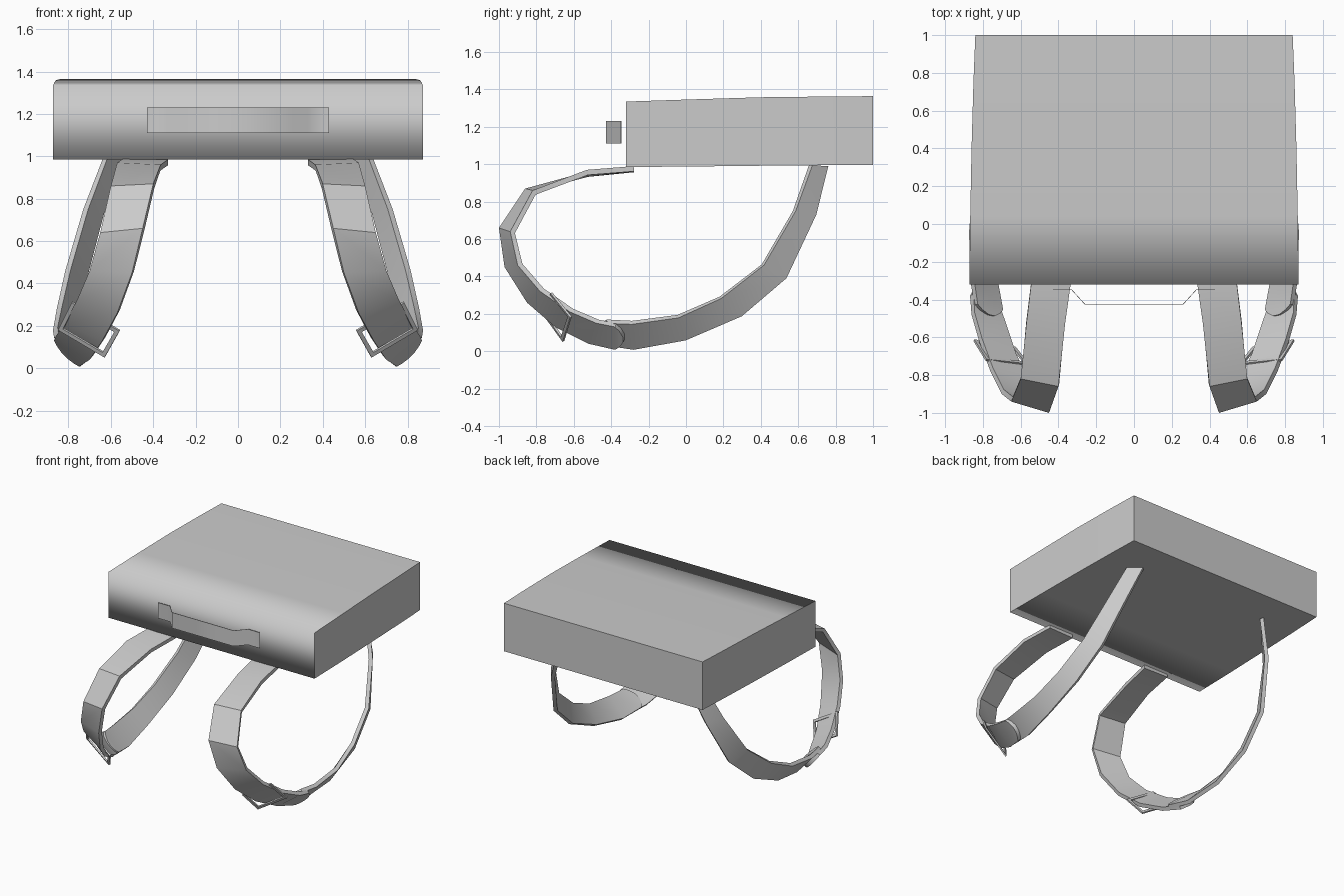
import bpy, bmesh
from mathutils import Vector as V

if "Cube" in bpy.data.objects:
    bpy.data.objects.remove(bpy.data.objects["Cube"])


def finish(name, verts, faces, angle=0.6, mirror=False):
    me = bpy.data.meshes.new(name)
    bm = bmesh.new()
    vs = [bm.verts.new(v) for v in verts]
    for f in faces:
        bm.faces.new([vs[i] for i in f])
    bmesh.ops.recalc_face_normals(bm, faces=bm.faces)
    for f in bm.faces:
        f.smooth = True
    for e in bm.edges:
        if len(e.link_faces) == 2:
            e.smooth = e.calc_face_angle() < angle
    bm.to_mesh(me)
    bm.free()
    ob = bpy.data.objects.new(name, me)
    bpy.context.collection.objects.link(ob)
    if mirror:
        m = ob.modifiers.new("mirror", 'MIRROR')
        m.use_mirror_merge = False
    return ob


def loft(sections):
    """Faces joining closed four-point sections, capped at both ends."""
    n = len(sections)
    faces = [(0, 1, 2, 3), tuple(4 * n - 4 + k for k in range(4))]
    for i in range(n - 1):
        for k in range(4):
            j = (k + 1) % 4
            faces.append((4*i + k, 4*i + j, 4*i + 4 + j, 4*i + 4 + k))
    return [p for s in sections for p in s], faces


def strap(name, pairs, thick=0.028, offset=0.0):
    """Ribbon through pairs of edge points, thickened toward the loop centre."""
    pairs = [(V(a), V(b)) for a, b in pairs]
    # rounded free end
    (a0, b0), (a1, b1) = pairs[-2:]
    d = ((a1 + b1) - (a0 + b0)).normalized()
    for push, pinch in ((0.025, 0.15), (0.045, 0.38)):
        pairs.append((a1.lerp(b1, pinch) + d * push, b1.lerp(a1, pinch) + d * push))
    centre = V((0.55, -0.1, 0.65))
    secs = []
    for i, (a, b) in enumerate(pairs):
        p, q = pairs[max(i - 1, 0)], pairs[min(i + 1, len(pairs) - 1)]
        n = (b - a).cross((q[0] + q[1]) - (p[0] + p[1])).normalized()
        if n.dot(centre - (a + b) / 2) < 0:
            n = -n
        a, b = a + n * offset, b + n * offset
        secs.append((a, b, b + n * thick, a + n * thick))
    return finish(name, *loft(secs), mirror=True)


# case: slightly tapered slab, front edges shaded softly
case = finish("case", *loft([
    [(-w, y, lo), (w, y, lo), (w, y, hi), (-w, y, hi)]
    for y, w, lo, hi in ((-0.32, 0.872, 0.985, 1.335), (0.04, 0.867, 0.988, 1.347),
                         (0.4, 0.86, 0.992, 1.358), (0.75, 0.85, 0.995, 1.362),
                         (1.0, 0.84, 0.997, 1.364))]))
for e in case.data.edges:
    p, q = (case.data.vertices[i].co for i in e.vertices)
    if abs(p.y + 0.32) < 0.001 and abs(p.z - q.z) < 0.001 and abs(p.x - q.x) > 1:
        e.use_edge_sharp = False

# handle: thin bent band in front of the case
hp = [(-0.43, -0.35), (-0.33, -0.35), (-0.26, -0.427), (0.26, -0.427), (0.33, -0.35), (0.43, -0.35)]
finish("handle", *loft([[(x, y, 1.11), (x, y, 1.23), (x, y + 0.004, 1.23), (x, y + 0.004, 1.11)]
                        for x, y in hp]), angle=0.9)

# front straps, from the case front down and under
strap("front_strap", [
    ((0.33, -0.28, 0.985), (0.54, -0.28, 0.99)),
    ((0.365, -0.53, 0.96), (0.57, -0.53, 0.97)),
    ((0.40, -0.86, 0.87), (0.60, -0.82, 0.86)),
    ((0.45, -1.0, 0.66), (0.65, -0.94, 0.64)),
    ((0.50, -0.97, 0.45), (0.70, -0.90, 0.46)),
    ((0.57, -0.85, 0.26), (0.76, -0.78, 0.32)),
    ((0.64, -0.70, 0.13), (0.82, -0.62, 0.21)),
    ((0.70, -0.52, 0.04), (0.86, -0.48, 0.15)),
    ((0.75, -0.38, 0.008), (0.868, -0.38, 0.13))])

# rear straps, from the case back forward into the front straps
strap("rear_strap", [
    ((0.56, 0.765, 0.99), (0.64, 0.68, 0.995)),
    ((0.66, 0.70, 0.73), (0.735, 0.59, 0.75)),
    ((0.75, 0.54, 0.39), (0.82, 0.42, 0.46)),
    ((0.785, 0.30, 0.185), (0.86, 0.19, 0.28)),
    ((0.785, 0.0, 0.055), (0.878, -0.04, 0.175)),
    ((0.75, -0.28, 0.004), (0.872, -0.29, 0.14)),
    ((0.715, -0.46, 0.03), (0.85, -0.43, 0.145))], offset=0.006)

# buckles: thin rectangular frames around the straps
outer = [V(p) for p in ((0.785, -0.725, 0.31), (0.85, -0.62, 0.18),
                        (0.63, -0.66, 0.05), (0.56, -0.75, 0.175))]
mid = sum(outer, V()) / 4
u = (outer[0] - outer[3]).normalized() * 0.02
w = (outer[1] - outer[0]).normalized() * 0.02
inner = [outer[0] - u + w, outer[1] - u - w, outer[2] + u - w, outer[3] + u + w]
n = u.cross(w).normalized() * 0.012
ring = [[o, i, i + n, o + n] for o, i in zip(outer, inner)]
verts = [p for s in ring for p in s]
faces = [(4*i + k, 4*i + (k+1) % 4, 4*((i+1) % 4) + (k+1) % 4, 4*((i+1) % 4) + k)
         for i in range(4) for k in range(4)]
finish("buckle", verts, faces, mirror=True)
